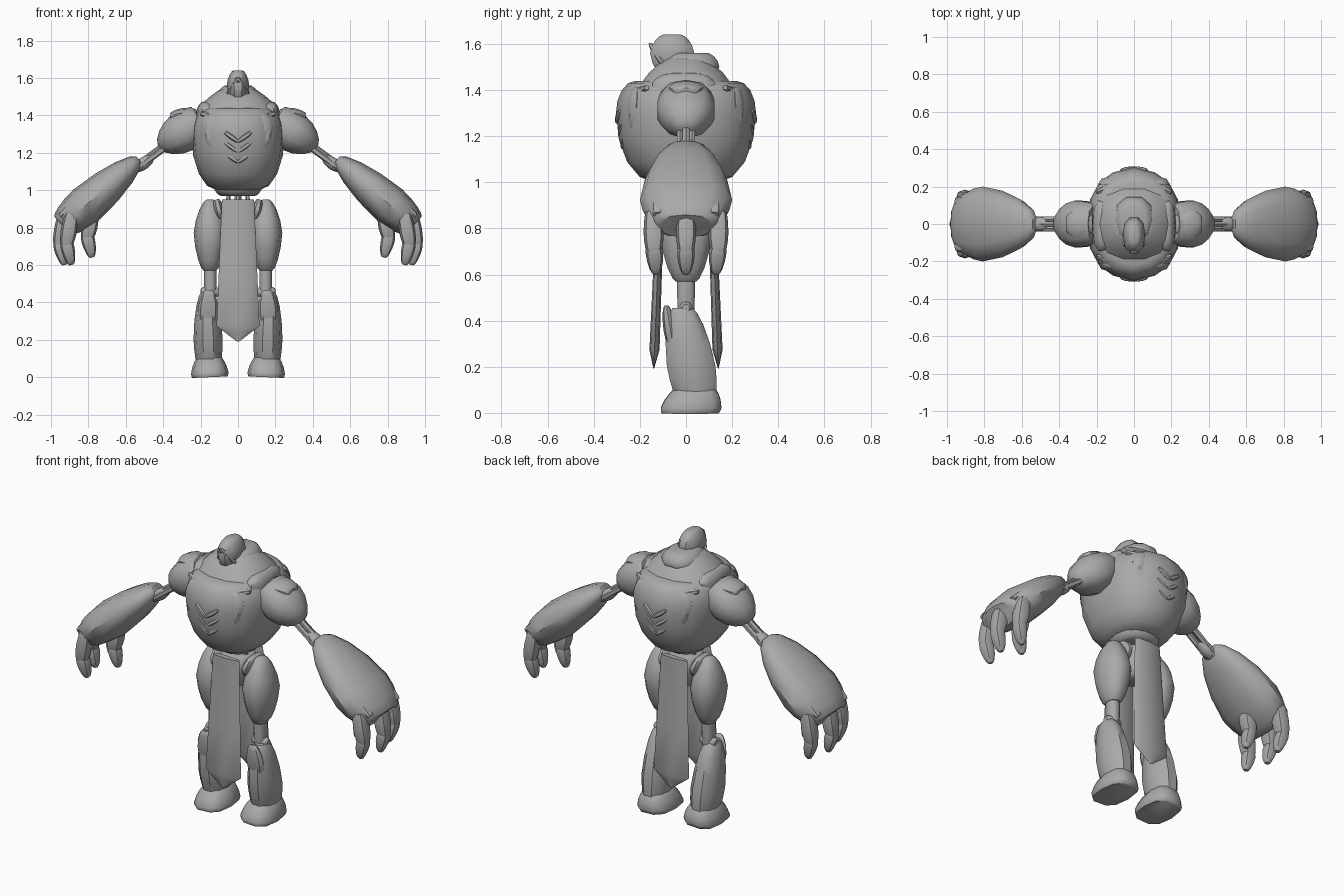
import bpy, bmesh, math
from mathutils import Vector

cube = bpy.data.objects.get("Cube")
if cube:
    bpy.data.objects.remove(cube, do_unlink=True)

stone = bpy.data.materials.new("stone_grey")
stone.use_nodes = True
grey = (.4, .4, .4, 1)
stone.diffuse_color = grey
stone.node_tree.nodes["Principled BSDF"].inputs["Base Color"].default_value = grey
parts = []


def swell(x, roundness):
    """Rise from nought to one: straight at roundness 1, a quarter circle at 2."""
    return (1 - (1 - x) ** roundness) ** (1 / roundness)


def pod(name, start, end, width, depth, tail=.5, tip=.5, peak=.5,
        roundness=1.6, sides=10, power=2.3, keel=1, steps=4, mirror=1):
    """Swelling body from start to end, fullest at peak, with its ends scaled by tail and tip."""
    start, end = Vector(start), Vector(end)
    along = end - start
    across = Vector((0, 1, 0)).cross(Vector((along.x, 0, along.z))).normalized()

    # Ring places and scales, closer together near the ends
    rise = [1 - math.cos(math.pi / 2 * i / steps) for i in range(steps + 1)]
    stations = [(peak * x, tail + (1 - tail) * swell(x, roundness)) for x in rise]
    stations += [(1 - (1 - peak) * x, tip + (1 - tip) * swell(x, roundness))
                 for x in reversed(rise[:-1])]

    bm = bmesh.new()
    rings = []
    for place, scale in stations:
        ring = []
        for i in range(sides):
            angle = math.tau * i / sides
            c, d = math.cos(angle), math.sin(angle)
            ridge = keel if abs(c) < .01 else 1
            c = math.copysign(abs(c) ** (2 / power), c)
            d = math.copysign(abs(d) ** (2 / power), d) * ridge
            p = start + along * place + across * (width * scale * c)
            p.y += depth * scale * d
            p.x *= mirror
            ring.append(bm.verts.new(p))
        rings.append(ring)
    for low, high in zip(rings, rings[1:]):
        for i in range(sides):
            bm.faces.new((low[i - 1], low[i], high[i], high[i - 1]))
    bm.faces.new(rings[0])
    bm.faces.new(rings[-1])
    bmesh.ops.recalc_face_normals(bm, faces=bm.faces)
    mesh = bpy.data.meshes.new(name)
    bm.to_mesh(mesh)
    bm.free()
    mesh.materials.append(stone)
    obj = bpy.data.objects.new(name, mesh)
    bpy.context.collection.objects.link(obj)
    parts.append(obj)


# Barrel torso, stepped mantle, collar and hooded head
pod("torso", (0, 0, 1), (0, 0, 1.44), width=.25, depth=.295, tail=.45, tip=.72,
    peak=.68, roundness=2, sides=16, power=2.4, keel=1.03)
pod("mantle", (0, 0, 1.38), (0, 0, 1.54), width=.22, depth=.2, tail=.9, tip=.4,
    peak=.3, roundness=1.2, sides=14)
pod("neck_collar", (0, .02, 1.48), (0, .02, 1.56), width=.11, depth=.13, tail=.9,
    tip=.6, peak=.3)
pod("hood", (0, -.06, 1.44), (0, -.06, 1.64), width=.06, depth=.1, tail=.15,
    tip=.4, peak=.6, keel=1.04)

# Waist and pelvis
pod("waist_ring", (0, 0, .97), (0, 0, 1.03), width=.13, depth=.14, tail=.7, tip=.9,
    peak=.8, sides=14)
pod("spine", (0, 0, .88), (0, 0, 1), width=.02, depth=.03, tail=1, tip=1, steps=1)
pod("pelvis", (0, 0, .76), (0, 0, .94), width=.1, depth=.11, tip=.8, peak=.7)

# Hanging cloths and chest relief, front and back
for face, facing in (("front", -1), ("back", 1)):
    pod(face + "_cloth", (0, facing * .11, .95), (0, facing * .14, .19), width=.115,
        depth=.022, tail=.75, tip=.05, peak=.89, roundness=1, sides=8, power=2.6)
    for side, mirror in (("left", 1), ("right", -1)):
        tag = f"{face}_{side}_"
        for step in range(3):
            z = 1.15 + step * .055
            y = facing * (.275 + step * .012)
            pod(f"{tag}chevron_{step + 1}", (0, y, z), (.07, y * .96, z + .05),
                width=.014, depth=.014, sides=6, mirror=mirror)
        pod(tag + "chest_plate", (.1, facing * .225, 1.22), (.1, facing * .21, 1.41),
            width=.09, depth=.04, peak=.6, mirror=mirror)
        pod(tag + "collar_lip", (0, facing * .26, 1.37), (.2, facing * .17, 1.41),
            width=.02, depth=.02, tail=.8, sides=6, mirror=mirror)

for side, mirror in (("left", 1), ("right", -1)):
    tag = side + "_"

    # Hood brow and neck plate
    pod(tag + "hood_brow", (0, -.155, 1.6), (.055, -.1, 1.51), width=.015,
        depth=.015, sides=6, mirror=mirror)
    pod(tag + "neck_plate", (.17, -.01, 1.38), (.16, -.01, 1.47), width=.055,
        depth=.14, tail=1, power=3, mirror=mirror)

    # Shoulder block and its cap
    pod(tag + "shoulder", (.2, 0, 1.37), (.42, 0, 1.23), width=.11, depth=.13,
        tail=.8, tip=.15, peak=.45, mirror=mirror)
    pod(tag + "shoulder_cap", (.22, 0, 1.41), (.36, 0, 1.39), width=.04, depth=.08,
        mirror=mirror)

    # Upper arm cords and elbow knot
    for cord, y in (("front", -.025), ("middle", 0), ("back", .025)):
        lift = .02 if y == 0 else 0
        pod(f"{tag}{cord}_arm_cord", (.37, y, 1.24 + lift), (.56, y, 1.1 + lift),
            width=.016, depth=.016, tail=1, tip=1, sides=6, steps=1, mirror=mirror)
    pod(tag + "elbow_knot", (.46, 0, 1.175), (.55, 0, 1.11), width=.033, depth=.04,
        mirror=mirror)

    # Heavy gauntlet with ridges running to the knuckles
    pod(tag + "forearm", (.53, 0, 1.165), (.94, 0, .81), width=.107, depth=.2,
        tail=.2, tip=.6, peak=.68, sides=12, mirror=mirror)
    for ridge, y in (("front", -.1), ("middle", 0), ("back", .1)):
        pod(f"{tag}{ridge}_forearm_ridge", (.66, y * .8, 1.11), (.95, y * 1.2, .86),
            width=.03, depth=.045, peak=.6, sides=8, mirror=mirror)

    # Three claws and an opposing thumb, each of two joints
    digits = (("front_finger", .92, -.14), ("middle_finger", .957, 0),
              ("back_finger", .92, .14), ("thumb", .81, 0))
    for digit, x, y in digits:
        lift = .04 if digit == "thumb" else 0
        pod(tag + digit + "_knuckle", (x - .03, y, .87), (x, y, .69 + lift),
            width=.043, depth=.044, tail=.8, tip=.6, sides=8, mirror=mirror)
        pod(tag + digit + "_claw", (x, y, .73 + lift), (x - .03, y * .93, .6 + lift),
            width=.037, depth=.038, tail=.7, tip=.3, peak=.3, sides=8, mirror=mirror)

    # Hip strut, crest and thigh
    pod(tag + "waist_strut", (.055, 0, .88), (.05, 0, 1), width=.011, depth=.011,
        tail=1, tip=1, sides=6, steps=1, mirror=mirror)
    pod(tag + "hip_crest", (.09, 0, .84), (.115, 0, .95), width=.03, depth=.1,
        tip=.4, mirror=mirror)
    pod(tag + "thigh", (.15, 0, .95), (.15, 0, .57), width=.087, depth=.115, tail=.2,
        tip=.4, peak=.47, roundness=1.5, mirror=mirror)
    pod(tag + "thigh_rod", (.148, 0, .61), (.148, 0, .43), width=.034, depth=.04,
        tail=1, tip=.9, mirror=mirror)

    # Knee, shin and foot
    pod(tag + "knee_joint", (.1, 0, .455), (.2, 0, .455), width=.033, depth=.033,
        power=2, mirror=mirror)
    pod(tag + "shin", (.166, -.015, .455), (.156, .045, .05), width=.078, depth=.11,
        tail=.4, tip=.75, peak=.62, mirror=mirror)
    pod(tag + "knee_guard", (.155, -.085, .465), (.165, -.05, .25), width=.055,
        depth=.03, tail=.3, sides=8, mirror=mirror)
    pod(tag + "foot", (.15, .018, 0), (.155, .04, .11), width=.1, depth=.136,
        tail=.94, tip=.6, peak=.2, roundness=1.4, power=2.8, mirror=mirror)

# Soft shading that keeps the hard edges
bpy.ops.object.select_all(action="DESELECT")
for obj in parts:
    obj.select_set(True)
bpy.context.view_layer.objects.active = parts[0]
bpy.ops.object.shade_smooth_by_angle(angle=math.radians(42))
